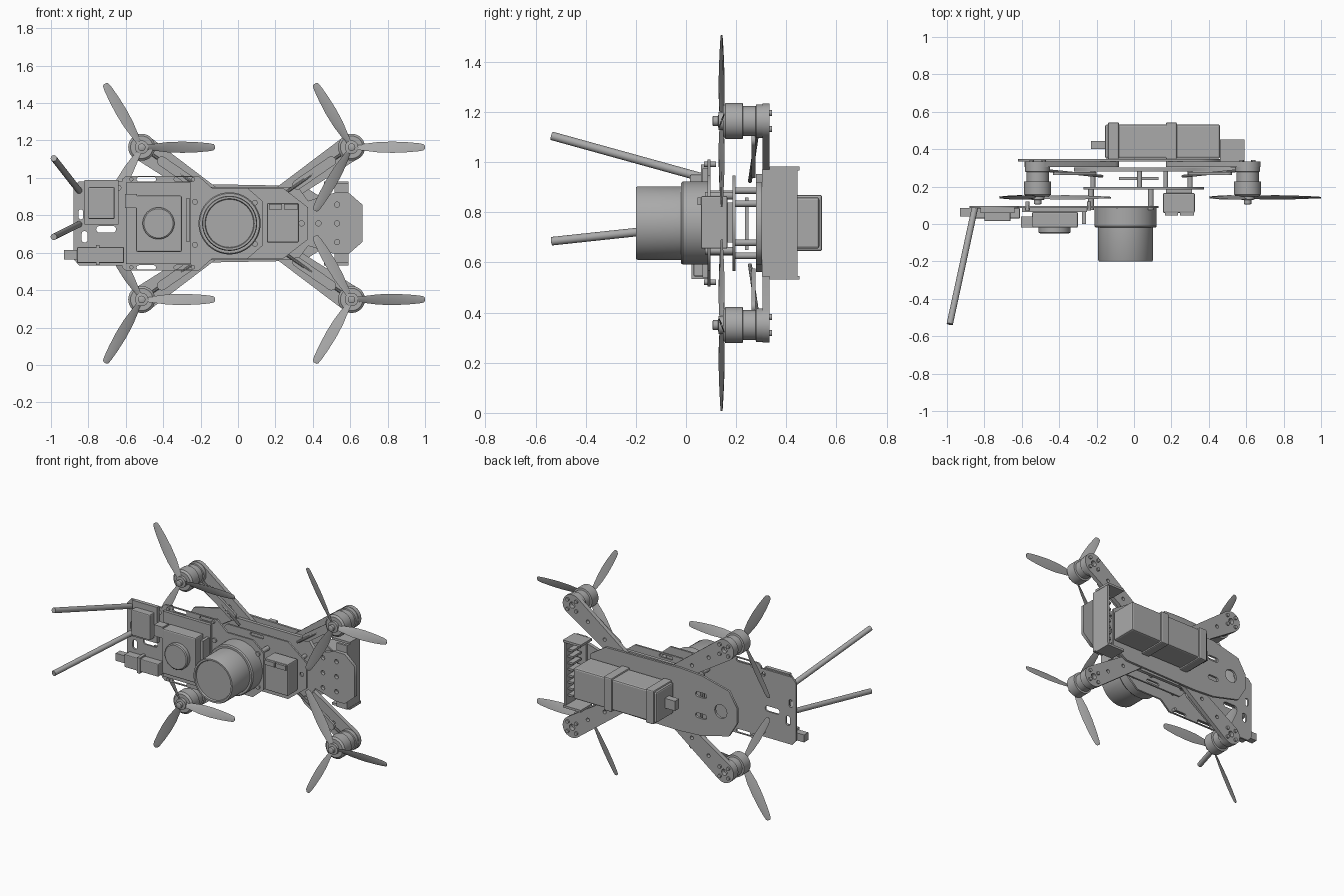
import bpy, bmesh
from math import sin, cos, pi, radians, atan2
from mathutils import Vector

if "Cube" in bpy.data.objects:
    bpy.data.objects.remove(bpy.data.objects["Cube"])

MID = 0.757  # height of the horizontal symmetry line
grey = bpy.data.materials.new("plain grey")
grey.diffuse_color = (0.4, 0.4, 0.4, 1)
grey.use_nodes = True
grey.node_tree.nodes["Principled BSDF"].inputs["Base Color"].default_value = grey.diffuse_color


def finish(obj, smooth=False, bevel=0):
    obj.data.materials.clear()
    obj.data.materials.append(grey)
    bpy.ops.object.select_all(action='DESELECT')
    obj.select_set(True)
    bpy.context.view_layer.objects.active = obj
    if bevel:
        m = obj.modifiers.new("bevel", 'BEVEL')
        m.width, m.segments = bevel, 2
    if smooth:
        bpy.ops.object.shade_smooth_by_angle(angle=radians(35))
    return obj


def from_bmesh(name, bm, **kw):
    bmesh.ops.recalc_face_normals(bm, faces=bm.faces)
    me = bpy.data.meshes.new(name)
    bm.to_mesh(me)
    bm.free()
    obj = bpy.data.objects.new(name, me)
    bpy.context.collection.objects.link(obj)
    return finish(obj, **kw)


def box(name, x, y, z, bevel=0):
    bm = bmesh.new()
    bmesh.ops.create_cube(bm, size=1)
    for v in bm.verts:
        v.co = [(r[0] + r[1]) / 2 + c * (r[1] - r[0]) for r, c in zip((x, y, z), v.co)]
    return from_bmesh(name, bm, bevel=bevel)


def rod(name, a, b, r, n=32):
    a, b = Vector(a), Vector(b)
    bm = bmesh.new()
    bmesh.ops.create_cone(bm, cap_ends=True, segments=n, radius1=r, radius2=r, depth=(b - a).length)
    q = (b - a).to_track_quat('Z', 'Y')
    for v in bm.verts:
        v.co = q @ v.co + (a + b) / 2
    return from_bmesh(name, bm, smooth=True)


def lathe(name, x, z, prof, n=40):
    """Spin (radius, y) points around an axis along y."""
    bm = bmesh.new()
    rings = [[bm.verts.new((x + r * cos(2 * pi * i / n), y, z + r * sin(2 * pi * i / n)))
              for i in range(n)] for r, y in prof]
    for p, q in zip(rings, rings[1:]):
        for i in range(n):
            bm.faces.new((p[i], p[(i + 1) % n], q[(i + 1) % n], q[i]))
    bm.faces.new(rings[0])
    bm.faces.new(rings[-1])
    return from_bmesh(name, bm, smooth=True)


def circle(x, z, r, n=20):
    return [(x + r * cos(2 * pi * i / n), z + r * sin(2 * pi * i / n)) for i in range(n)]


def capsule(x0, z0, x1, z1, r0, r1=None, n=10):
    r1 = r0 if r1 is None else r1
    a = atan2(z1 - z0, x1 - x0)
    ang = [a - pi / 2 + pi * i / n for i in range(n + 1)]
    return ([(x1 + r1 * cos(t), z1 + r1 * sin(t)) for t in ang] +
            [(x0 - r0 * cos(t), z0 - r0 * sin(t)) for t in ang])


def sym(half):
    """Upper half outline (x, offset from MID) completed by mirroring."""
    return [(x, MID + h) for x, h in half] + [(x, MID - h) for x, h in reversed(half)]


def plate(name, outline, y0, y1, holes=()):
    cu = bpy.data.curves.new(name, 'CURVE')
    cu.dimensions, cu.fill_mode = '2D', 'BOTH'
    cu.extrude = (y1 - y0) / 2
    for pts in [outline, *holes]:
        s = cu.splines.new('POLY')
        s.points.add(len(pts) - 1)
        for p, (x, z) in zip(s.points, pts):
            p.co = (x, z, 0, 1)
        s.use_cyclic_u = True
    obj = bpy.data.objects.new(name, cu)
    bpy.context.collection.objects.link(obj)
    obj.rotation_euler.x = pi / 2
    obj.location.y = (y0 + y1) / 2
    bpy.ops.object.select_all(action='DESELECT')
    obj.select_set(True)
    bpy.context.view_layer.objects.active = obj
    bpy.ops.object.convert(target='MESH')
    return finish(bpy.context.view_layer.objects.active)


def propeller(name, x, z, s):
    bm = bmesh.new()
    stations = [(.02, .03, 32), (.07, .042, 28), (.14, .06, 24), (.22, .064, 20),
                (.30, .056, 17), (.36, .044, 14), (.385, .034, 13), (.392, .018, 13)]
    for k in range(3):
        a = k * 2 * pi / 3
        d, t = Vector((cos(a), 0, sin(a))), Vector((-sin(a), 0, cos(a)))
        o, rings = Vector((x, .142, z)), []
        for r, w, tw in stations:
            tw = radians(tw)
            c = t * cos(tw) + Vector((0, s * sin(tw), 0))
            n = Vector((0, -cos(tw), 0)) + t * s * sin(tw)
            rings.append([bm.verts.new(o + d * r + c * u * w + n * h) for u, h in
                          ((.5, 0), (.1, .004), (-.5, 0), (.1, -.003))])
        for p, q in zip(rings, rings[1:]):
            for i in range(4):
                bm.faces.new((p[i], p[(i + 1) % 4], q[(i + 1) % 4], q[i]))
        bm.faces.new(rings[0])
        bm.faces.new(rings[-1])
    return from_bmesh(name, bm, smooth=True)


# Motors, propellers and arms on four corners
for sx, mx, ix in (("left", -.515, -.13), ("right", .607, .22)):
    for sz, sg in (("upper", 1), ("lower", -1)):
        tag = f"{sz}_{sx}"
        mz, iz = MID + sg * .407, MID + sg * .14
        lathe("motor_" + tag, mx, mz, [(.03, .148), (.06, .148), (.072, .158), (.072, .226), (.06, .228),
                                      (.06, .278), (.067, .28), (.067, .305)])
        lathe("hub_" + tag, mx, mz, [(.014, .105), (.02, .108), (.02, .128), (.036, .13), (.036, .155)], 24)
        propeller("propeller_" + tag, mx, mz, sg * (1 if sx == "right" else -1))
        dx, dz = ix - mx, iz - mz
        at = lambda f: (mx + dx * f, mz + dz * f)
        plate("arm_" + tag, capsule(mx, mz, ix, iz, .07, .05), .305, .333,
              [circle(mx, mz, .02), circle(*at(.3), .012), circle(*at(.62), .012)])
        for i in range(4):
            a = pi / 4 + i * pi / 2
            bx, bz = mx + .045 * cos(a), mz + .045 * sin(a)
            rod("arm_bolt_" + tag, (bx, .33, bz), (bx, .343, bz), .012, 12)
        # speed controller strip and its cable
        plate("controller_" + tag, capsule(*at(.28), *at(.75), .026), .262, .278)
        rod("cable_" + tag, (*at(.15)[:1], .285, at(.15)[1]), (at(.9)[0], .255, at(.9)[1]), .008, 10)

# Frame plates
slots = [capsule(x, MID + h, x + .08, MID + h, .012) for x in (-.53, -.33) for h in (.236, -.236)]
plate("front_plate", sym([(-.62, .235), (-.60, .253), (-.21, .253), (-.14, .19), (.05, .19), (.13, .12)]),
      .085, .097, slots)
plate("tail_plate", sym([(-.88, .19), (-.85, .225), (-.60, .225)]), .085, .097,
      [capsule(-.74, .725, -.67, .725, .018), capsule(-.82, .67, -.82, .70, .016),
       capsule(-.84, .79, -.84, .82, .012)] + [circle(-.64, MID + h, .014) for h in (.19, -.19)])
plate("middle_plate", sym([(-.27, .13), (-.21, .19), (.24, .19), (.375, .085)]), .185, .197,
      [circle(.34, MID, .014)] + [capsule(-.03, MID + h, .05, MID + h, .01) for h in (.17, -.17)])
plate("inner_plate", sym([(-.32, .12), (-.2, .195), (.32, .195), (.375, .12), (.52, .165), (.59, .165),
                          (.665, .10)]), .28, .303,
      [circle(x, MID + h, .014) for x in (.43, .53) for h in (.1, 0, -.1)])
plate("rear_plate", sym([(-.62, .05), (-.56, .15), (-.36, .20), (-.2, .21), (.35, .2), (.46, .13)]), .333, .348,
      [capsule(-.38, MID + h, -.33, MID + h, .016) for h in (.07, -.07)] + [circle(-.5, MID, .045)])
for x in (-.22, .03, .17, .30):
    for h in (.13, -.13):
        if x < .3 or h:
            h2 = h if x < .3 else h * .6
            rod("standoff", (x, .19, MID + h2), (x, .29, MID + h2), .013, 16)
for x, h in ((-.23, .115), (-.23, -.115), (.09, .11), (.09, -.11)):
    rod("front_standoff", (x, .075, MID + h), (x, .19, MID + h), .015, 16)
for x in (-.57, -.24):
    for h in (.235, -.235):
        rod("plate_bolt", (x, .072, MID + h), (x, .12, MID + h), .011, 12)
box("flight_board", (-.08, .13), (.235, .25), (.65, .86))

# Main camera barrel
lathe("camera_barrel", -.045, MID, [(.128, -.19), (.132, -.20), (.143, -.20), (.147, -.192), (.147, -.02),
                                   (.160, -.02), (.166, -.012), (.166, .085), (.15, .095)], 64)

# Rear camera board with round sensor
box("sensor_board", (-.60, -.25), (.065, .085), (.54, .975))
box("sensor_box", (-.545, -.30), (-.02, .065), (.605, .905), .008)
lathe("sensor_disc", -.425, MID, [(.078, -.05), (.085, -.045), (.085, -.02)])
box("sensor_connector", (-.605, -.54), (-.02, .04), (.84, .915))
box("pin_strip", (-.277, -.257), (.0, .065), (.66, .89))

# Small front camera
box("small_camera", (.155, .325), (.06, .165), (.655, .865), .006)
box("small_camera_cap_left", (.165, .235), (.045, .062), (.83, .86))
box("small_camera_cap_right", (.245, .32), (.045, .062), (.83, .86))
box("small_camera_mount", (.17, .31), (.165, .187), (.68, .84))

# Radio modules and antennas
box("receiver", (-.80, -.66), (.015, .085), (.78, .95), .006)
box("receiver_base", (-.82, -.64), (.06, .085), (.75, .99))
box("transmitter", (-.86, -.61), (.03, .085), (.545, .63), .005)
box("transmitter_plug", (-.93, -.86), (.04, .085), (.565, .615))
box("transmitter_collar", (-.76, -.74), (.022, .09), (.535, .64))
for h in (1, -1):
    rod("antenna", (-.85, .09, MID + .055 + h * .06 + .03 * h + .03),
        (-.985, -.535, .895 + h * .21), .017, 20)

# Battery with straps and plug
box("battery", (-.155, .46), (.35, .532), (.655, .86), .01)
for x in (-.14, .17):
    box("battery_strap", (x, x + .06), (.345, .543), (.645, .87), .008)
box("battery_plug", (-.23, -.155), (.40, .445), (.725, .79))

# End bracket: upright wall with top and bottom flanges
box("bracket_wall", (.575, .59), (.303, .445), (.545, .97))
for z in (.532, .967):
    box("bracket_flange", (.46, .592), (.333, .452), (z, z + .015))
box("bracket_back", (.515, .59), (.303, .318), (.545, .97))
for i in range(8):
    z = .60 + i * .043
    box("bracket_fin", (.54, .575), (.33, .42), (z, z + .014))
